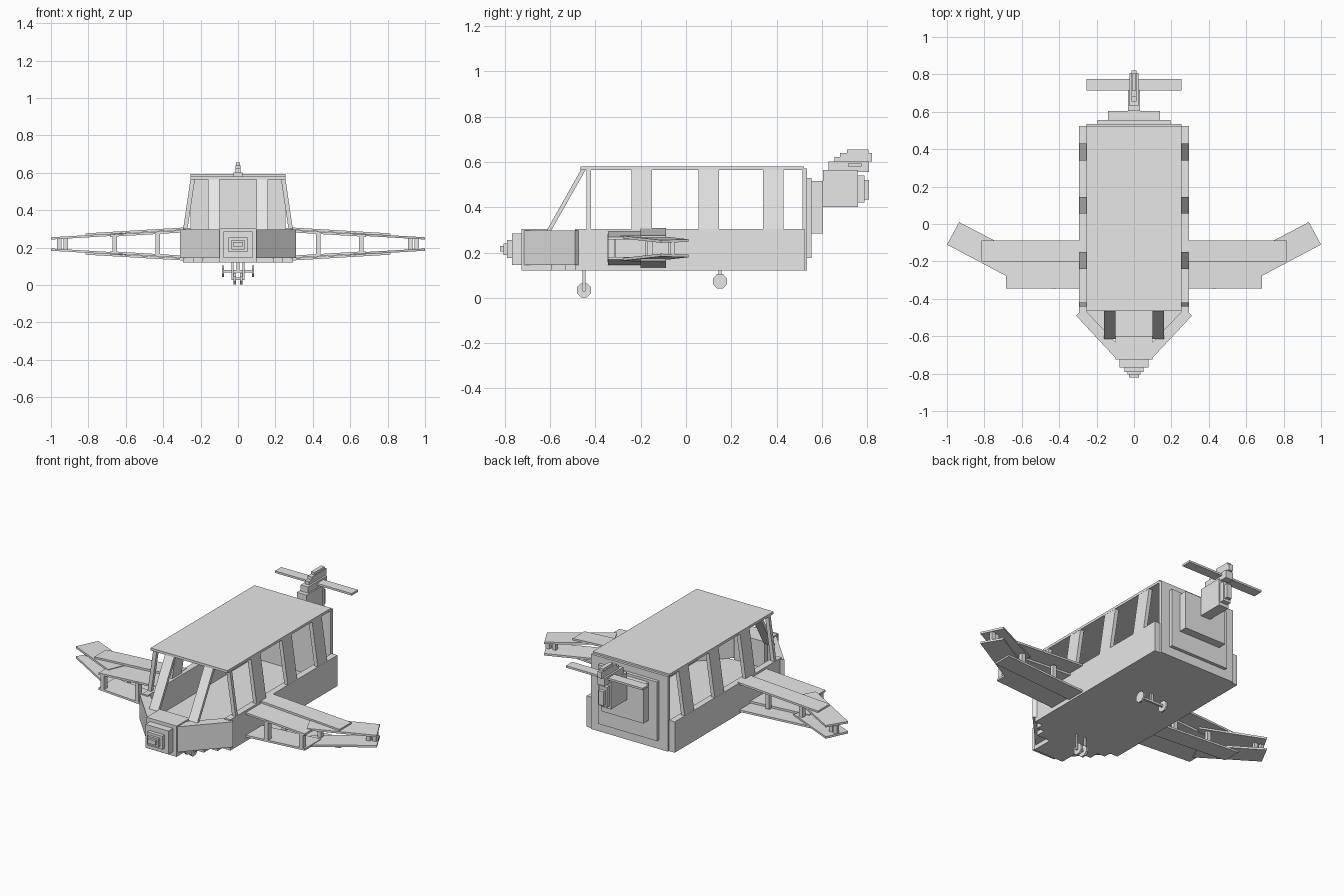
import bpy, bmesh, math
from mathutils import Vector

if "Cube" in bpy.data.objects:
    bpy.data.objects.remove(bpy.data.objects["Cube"], do_unlink=True)

grey = bpy.data.materials.new("plain_grey")
grey.use_nodes = True
grey.diffuse_color = (0.8, 0.8, 0.8, 1)
grey.node_tree.nodes["Principled BSDF"].inputs["Base Color"].default_value = (0.8, 0.8, 0.8, 1)


def slab(name, points, offset):
    """Flat polygon extruded along an offset vector."""
    bm = bmesh.new()
    face = bm.faces.new([bm.verts.new(p) for p in points])
    ext = bmesh.ops.extrude_face_region(bm, geom=[face], use_keep_orig=True)
    verts = [g for g in ext["geom"] if isinstance(g, bmesh.types.BMVert)]
    bmesh.ops.translate(bm, verts=verts, vec=Vector(offset))
    bmesh.ops.recalc_face_normals(bm, faces=bm.faces)
    mesh = bpy.data.meshes.new(name)
    bm.to_mesh(mesh)
    bm.free()
    mesh.materials.append(grey)
    obj = bpy.data.objects.new(name, mesh)
    bpy.context.collection.objects.link(obj)
    return obj


def box(name, x0, x1, y0, y1, z0, z1):
    return slab(name, [(x0, y0, z0), (x1, y0, z0), (x1, y1, z0), (x0, y1, z0)], (0, 0, z1 - z0))


def cbox(name, half, y0, y1, z0, z1):
    return box(name, -half, half, y0, y1, z0, z1)


def wheel(name, x, y, z, r, width):
    ring = [(x - width / 2, y + r * math.cos(a), z + r * math.sin(a))
            for a in (math.pi / 8 + i * math.pi / 4 for i in range(8))]
    return slab(name, ring, (width, 0, 0))


# Floor, stepping in towards the nose
outline = [(0.29, 0.52), (0.29, -0.49), (0.24, -0.49), (0.24, -0.535), (0.19, -0.535),
           (0.19, -0.595), (0.10, -0.595), (0.10, -0.70)]
outline += [(-x, y) for x, y in reversed(outline)]
slab("floor", [(x, y, 0.12) for x, y in outline], (0, 0, 0.025))

# Roof and rear wall
cbox("roof", 0.255, -0.465, 0.52, 0.565, 0.58)
cbox("rear_wall", 0.255, 0.515, 0.535, 0.12, 0.57)
cbox("rear_plate_outer", 0.195, 0.535, 0.555, 0.175, 0.53)
cbox("rear_plate_inner", 0.14, 0.555, 0.605, 0.285, 0.515)

# Stepped nose
cbox("nose_block", 0.10, -0.725, -0.60, 0.12, 0.305)
cbox("nose_step_large", 0.077, -0.768, -0.725, 0.145, 0.285)
cbox("nose_step_medium", 0.05, -0.79, -0.768, 0.175, 0.255)
cbox("nose_step_small", 0.036, -0.805, -0.79, 0.19, 0.24)
cbox("nose_tip", 0.026, -0.82, -0.805, 0.205, 0.23)

PILLARS = [(-0.44, -0.42), (-0.24, -0.15), (0.055, 0.145), (0.34, 0.43)]
for side, s in (("left", 1), ("right", -1)):
    # Hull sides and the angled front panel
    box(f"hull_side_{side}", s * 0.255, s * 0.293, -0.49, 0.525, 0.12, 0.305)
    slab(f"bow_panel_{side}", [(s * x, y, 0.145) for x, y in
         ((0.10, -0.715), (0.31, -0.49), (0.27, -0.452), (0.10, -0.63))], (0, 0, 0.152))

    # Window pillars leaning inward to the roof
    for i, (y0, y1) in enumerate(PILLARS, 1):
        slab(f"window_pillar_{i}_{side}", [(s * x, y0, z) for x, z in
             ((0.293, 0.30), (0.27, 0.30), (0.23, 0.566), (0.254, 0.566))], (0, y1 - y0, 0))
    slab(f"windscreen_pillar_{side}", [(s * 0.10, y, z) for y, z in
         ((-0.615, 0.297), (-0.595, 0.297), (-0.442, 0.567), (-0.463, 0.567))], (s * 0.06, 0, 0))

    # Paired wing decks: inner front, inner rear and swept tip panels
    for level in ("upper", "lower"):
        up = level == "upper"

        def height(x, drop):
            """Decks converge towards the tip around the middle height."""
            t = (x - 0.29) / 0.71
            gap = 0.072 + (0.030 - 0.072) * t - drop
            return 0.219 + gap if up else 0.219 - gap - 0.012

        panels = {
            "front": ([(0.28, -0.345), (0.685, -0.345), (0.685, -0.19), (0.28, -0.19)], 0.010),
            "rear": ([(0.28, -0.20), (0.815, -0.20), (0.815, -0.088), (0.28, -0.088)], -0.004),
            "tip": ([(0.66, -0.29), (1.0, -0.11), (0.935, 0.01), (0.60, -0.165)], 0.006),
        }
        for part, (pts, drop) in panels.items():
            slab(f"{level}_wing_{part}_{side}", [(s * x, y, height(x, drop)) for x, y in pts],
                 (0, 0, 0.012))

    # Struts between the wing decks
    for i, (x, y, w, h) in enumerate([(0.43, -0.33, 0.018, 0.06), (0.43, -0.17, 0.012, 0.06),
                                      (0.66, -0.33, 0.015, 0.042), (0.66, -0.16, 0.012, 0.045),
                                      (0.92, -0.07, 0.01, 0.031), (0.955, -0.06, 0.01, 0.031)], 1):
        box(f"wing_strut_{i}_{side}", s * (x - 0.012), s * (x + 0.012), y - w, y + w,
            0.219 - h, 0.219 + h)

    # Wheels
    wheel(f"front_wheel_{side}", s * 0.018, -0.45, 0.033, 0.034, 0.012)
    box(f"front_wheel_leg_{side}", s * 0.024, s * 0.034, -0.456, -0.444, 0.03, 0.125)
    wheel(f"rear_wheel_{side}", s * 0.08, 0.15, 0.073, 0.034, 0.01)

cbox("front_axle", 0.034, -0.456, -0.444, 0.027, 0.039)
cbox("rear_axle", 0.08, 0.144, 0.156, 0.067, 0.079)
cbox("rear_wheel_leg", 0.008, 0.144, 0.156, 0.07, 0.125)

# Tail fin stack and tailplane
cbox("tail_block", 0.033, 0.605, 0.76, 0.40, 0.565)
cbox("tail_block_step", 0.025, 0.76, 0.787, 0.42, 0.54)
cbox("tail_block_end", 0.016, 0.787, 0.808, 0.435, 0.52)
for i, (half, y0, y1, z0, z1) in enumerate([
        (0.025, 0.63, 0.808, 0.555, 0.602), (0.014, 0.655, 0.82, 0.602, 0.622),
        (0.014, 0.68, 0.82, 0.622, 0.64), (0.012, 0.71, 0.805, 0.64, 0.655)], 1):
    cbox(f"tail_fin_step_{i}", half, y0, y1, z0, z1)
cbox("tailplane", 0.255, 0.715, 0.775, 0.58, 0.592)
